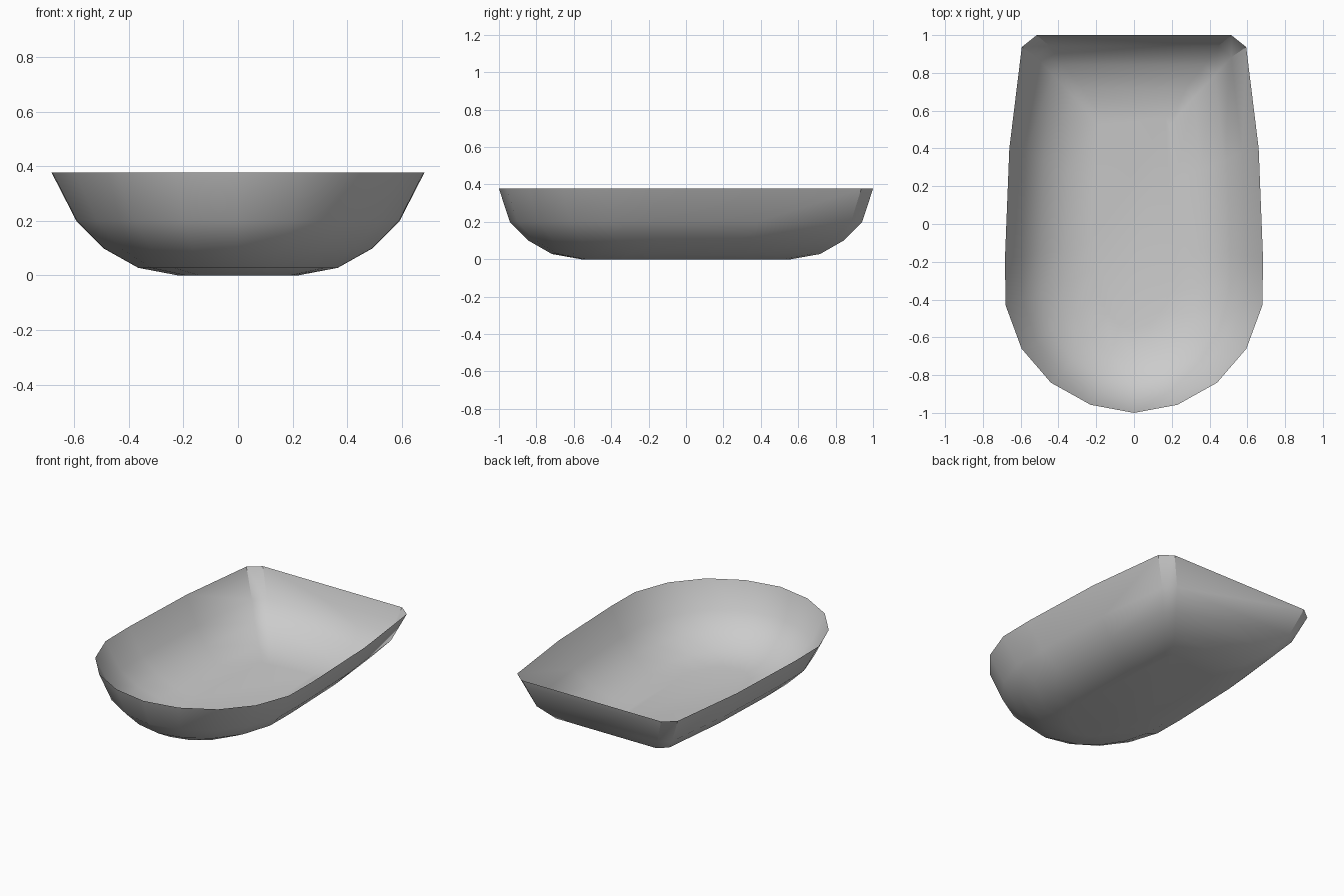
import bpy, bmesh, math

if "Cube" in bpy.data.objects:
    bpy.data.objects.remove(bpy.data.objects["Cube"])

# Right half of the rim, from the rounded front to the flat back
half = [(0, -1), (0.23, -0.957), (0.44, -0.84), (0.595, -0.66), (0.68, -0.43),
        (0.683, -0.18), (0.66, 0.40), (0.594, 0.937), (0.515, 1.0)]
outline = half + [(-x, y) for x, y in reversed(half[1:])]

# Wall levels: height, width scale, length scale
levels = [(0.0, 0.32, 0.56), (0.028, 0.535, 0.717), (0.10, 0.723, 0.843),
          (0.20, 0.867, 0.942), (0.377, 1.0, 1.0)]

# Thin open shell: flat bottom and lofted walls
bm = bmesh.new()
rings = [[bm.verts.new((x * sx, y * sy, z)) for x, y in outline]
         for z, sx, sy in levels]
n = len(outline)
bm.faces.new(rings[0])
for a, b in zip(rings, rings[1:]):
    for i in range(n):
        j = (i + 1) % n
        bm.faces.new((a[i], a[j], b[j], b[i]))
bm.normal_update()
# The bottom must face down, matching the outward walls
bm.faces.ensure_lookup_table()
bm.faces[0].normal_flip()

mesh = bpy.data.meshes.new("hull_shell")
bm.to_mesh(mesh)
bm.free()
hull = bpy.data.objects.new("hull_shell", mesh)
bpy.context.collection.objects.link(hull)
bpy.context.view_layer.objects.active = hull
hull.select_set(True)
bpy.ops.object.shade_smooth_by_angle(angle=math.radians(35))
